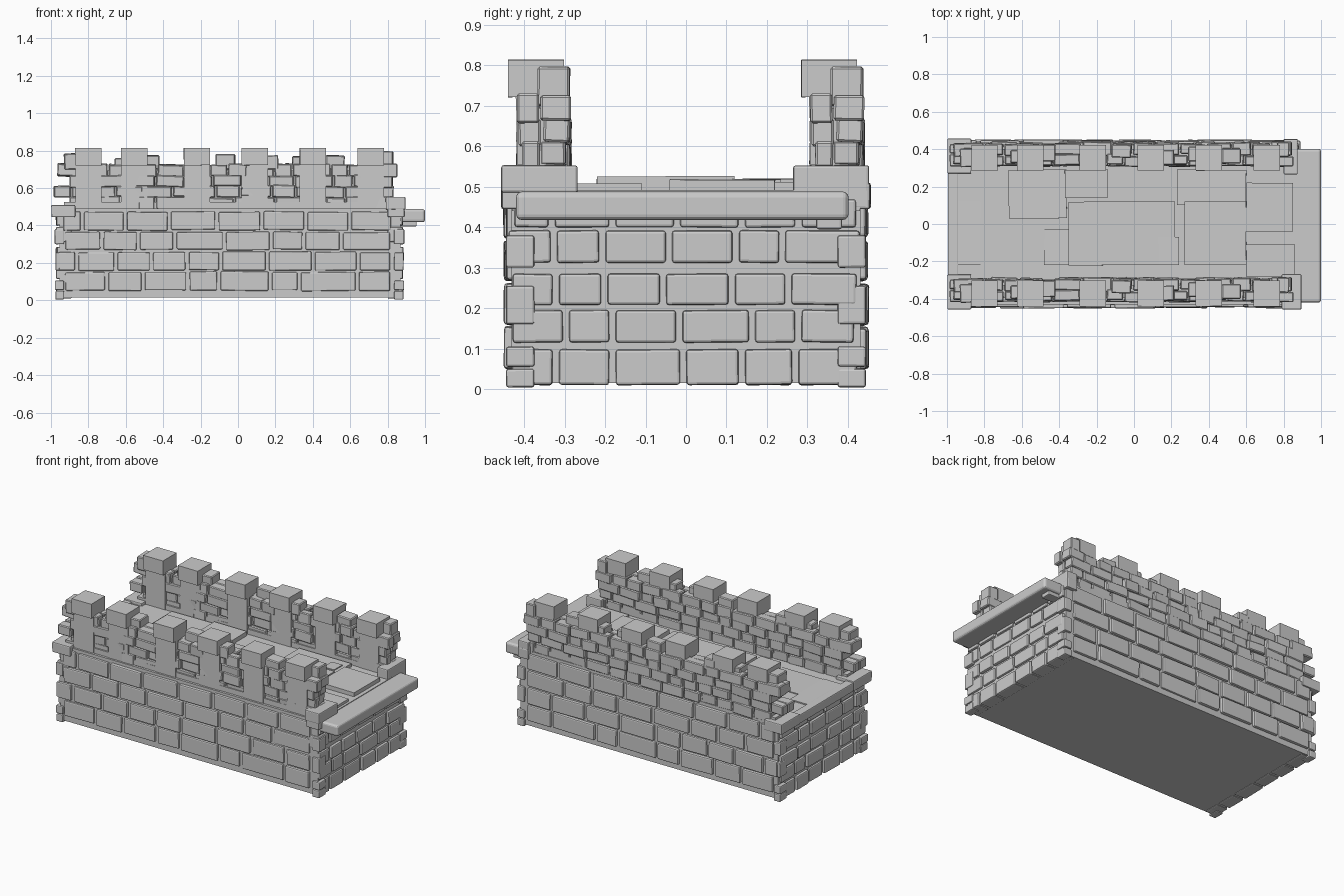
import bpy, bmesh, random
from math import radians
from mathutils import Matrix, Vector, Euler

random.seed(7)


def make_blocks(name, boxes, bevel=0.0, tilt=0.0, segments=2):
    """One object made of boxes (x0, x1, y0, y1, z0, z1), each slightly tilted."""
    bm = bmesh.new()
    for x0, x1, y0, y1, z0, z1 in boxes:
        rot = Euler([radians(random.uniform(-tilt, tilt)) for _ in range(3)]).to_matrix().to_4x4()
        m = (Matrix.Translation(((x0 + x1) / 2, (y0 + y1) / 2, (z0 + z1) / 2)) @ rot
             @ Matrix.Diagonal((x1 - x0, y1 - y0, z1 - z0, 1)))
        bmesh.ops.create_cube(bm, size=1, matrix=m)
    mesh = bpy.data.meshes.new(name)
    bm.to_mesh(mesh)
    bm.free()
    ob = bpy.data.objects.new(name, mesh)
    bpy.context.collection.objects.link(ob)
    if bevel:
        mod = ob.modifiers.new("Bevel", "BEVEL")
        mod.width = bevel
        mod.segments = segments
    return ob


def jit(a):
    return random.uniform(-a, a)


# Solid core and walkway bed
make_blocks("wall_core", [(-0.955, 0.868, -0.432, 0.432, 0.015, 0.47)])
make_blocks("walkway_bed", [(-0.96, 0.875, -0.43, 0.43, 0.44, 0.492)])

# Long-side bricks: brick edges along x, row by row from the bottom
side_rows = [
    (0.052, 0.152, [-0.93, -0.70, -0.505, -0.265, -0.10, 0.175, 0.33, 0.64, 0.825]),
    (0.160, 0.258, [-0.965, -0.86, -0.65, -0.46, -0.27, -0.09, 0.16, 0.405, 0.645, 0.825]),
    (0.270, 0.365, [-0.93, -0.725, -0.53, -0.335, -0.07, 0.18, 0.355, 0.555, 0.825]),
    (0.375, 0.473, [-0.94, -0.83, -0.60, -0.365, -0.11, 0.13, 0.365, 0.60, 0.83]),
]
for name, s in (("front_bricks", -1), ("back_bricks", 1)):
    boxes = []
    for z0, z1, xs in side_rows:
        for a, b in zip(xs, xs[1:]):
            out = 0.447 + jit(0.005)
            y0, y1 = sorted((s * out, s * 0.39))
            boxes.append((a + 0.007, b - 0.012, y0, y1, z0 + jit(0.003), z1 + jit(0.003)))
    make_blocks(name, boxes, 0.007, 0.9)

# End-wall bricks: brick edges along y
end_rows = [
    (0.010, 0.098, [-0.435, -0.32, -0.18, -0.005, 0.14, 0.272, 0.432]),
    (0.115, 0.195, [-0.435, -0.295, -0.18, -0.015, 0.165, 0.28, 0.425]),
    (0.208, 0.285, [-0.435, -0.32, -0.20, -0.055, 0.115, 0.255, 0.432]),
    (0.312, 0.392, [-0.445, -0.325, -0.205, -0.04, 0.125, 0.24, 0.44]),
    (0.400, 0.470, [-0.43, -0.33, -0.18, -0.02, 0.14, 0.28, 0.43]),
]
for name, s in (("right_end_bricks", 1), ("left_end_bricks", -1)):
    boxes = []
    for z0, z1, ys in end_rows:
        for a, b in zip(ys, ys[1:]):
            x0, x1 = ((0.80, 0.882 + jit(0.004)) if s > 0 else (-0.97 + jit(0.004), -0.89))
            boxes.append((x0, x1, a + 0.006, b - 0.010, z0, z1))
    make_blocks(name, boxes, 0.007, 0.9)

# Corner bricks standing slightly proud of both faces, on alternate courses
corner = []
for y in (-0.41, 0.41):
    for z0, z1, w in ((0.004, 0.05, 0.0), (0.055, 0.105, 0.003), (0.16, 0.255, 0.0), (0.30, 0.38, 0.004)):
        corner.append((0.835, 0.885 + w, y - 0.035, y + 0.035, z0, z1))
        corner.append((-0.976 - w, -0.93, y - 0.035, y + 0.035, z0, z1))
make_blocks("corner_bricks", corner, 0.006, 0.8)

# Cap stones on the four corners, projecting slab and opposite ledge
make_blocks("corner_caps", [
    (0.79, 0.895, -0.457, -0.268, 0.485, 0.553), (0.80, 0.875, 0.265, 0.453, 0.485, 0.553),
    (0.80, 0.89, -0.455, -0.30, 0.445, 0.51), (0.80, 0.875, 0.30, 0.455, 0.445, 0.51),
    (-0.998, -0.87, -0.457, -0.27, 0.445, 0.51), (-0.998, -0.87, 0.27, 0.457, 0.445, 0.51)], 0.006, 0.4)
make_blocks("projecting_slab", [(0.80, 1.0, -0.42, 0.402, 0.418, 0.488)], 0.014, 0, 3)
make_blocks("slab_support", [(0.85, 0.955, 0.322, 0.386, 0.395, 0.43)], 0.006)
make_blocks("left_ledge", [(-0.995, -0.94, -0.275, 0.275, 0.445, 0.502)], 0.006)

# Overlapping paving slabs: x0, x1, y0, y1, top
paving = [
    (-0.95, -0.82, -0.22, 0.12, 0.500), (-0.90, -0.48, -0.22, 0.03, 0.497),
    (-0.67, -0.36, 0.03, 0.29, 0.508), (-0.48, -0.34, -0.22, -0.03, 0.504),
    (-0.35, 0.22, -0.22, 0.12, 0.518), (-0.37, -0.14, 0.14, 0.29, 0.520),
    (0.13, 0.24, -0.22, -0.07, 0.522), (0.27, 0.60, -0.22, 0.12, 0.525),
    (0.23, 0.60, 0.10, 0.29, 0.512), (0.50, 0.575, 0.15, 0.235, 0.518),
    (0.60, 0.85, -0.04, 0.22, 0.518), (0.60, 0.86, -0.28, -0.11, 0.508),
]
make_blocks("paving_slabs", [(a, b, c, d, 0.47, t) for a, b, c, d, t in paving], 0, 0.4)

# Parapet, described for the -y side and repeated by shifting it to +y
merlon_x = [-0.80, -0.555, -0.22, 0.09, 0.40, 0.71]
SHIFT = 0.725
merlons, piers, rubble, fill = [], [], [], []
for x in merlon_x:
    merlons.append((x - 0.07, x + 0.07, -0.44, -0.302, 0.722, 0.814))
    piers.append((x - 0.07, x + 0.07, -0.418, -0.315, 0.47, 0.73))
fill.append((-0.90, 0.82, -0.395, -0.325, 0.47, 0.695))
fill.append((-0.93, 0.835, -0.415, -0.30, 0.47, 0.525))

# Courses of uneven stones
courses = [(0.485, 0.552, -0.90, 0.845), (0.550, 0.612, -0.985, 0.84),
           (0.606, 0.668, -0.90, 0.835), (0.660, 0.728, -0.965, 0.86)]
for z0, z1, start, stop in courses:
    for near, far in ((-0.412, -0.355), (-0.355, -0.292)):
        x = start
        while x < stop - 0.04:
            w = min(random.uniform(0.09, 0.17), stop - x)
            rubble.append((x, x + w - 0.008, near + jit(0.008), far + jit(0.008),
                           z0 + jit(0.005), z1 + jit(0.005)))
            x += w
# Loose top stones leaning beside the merlons
for x0, x1, y0, y1, z1 in ((-0.93, -0.86, -0.42, -0.32, 0.785), (-0.50, -0.42, -0.39, -0.30, 0.775),
                           (-0.12, -0.015, -0.37, -0.30, 0.782), (-0.66, -0.61, -0.40, -0.33, 0.76),
                           (0.15, 0.215, -0.41, -0.33, 0.775), (0.29, 0.335, -0.39, -0.31, 0.77),
                           (0.47, 0.57, -0.40, -0.32, 0.775), (0.765, 0.83, -0.367, -0.287, 0.797)):
    rubble.append((x0, x1, y0, y1, 0.70, z1))

for name, boxes, bevel, tilt in (("merlons", merlons, 0, 0.3), ("parapet_piers", piers, 0, 0),
                                 ("parapet_fill", fill, 0, 0), ("parapet_stones", rubble, 0.005, 2.5)):
    front = make_blocks("front_" + name, boxes, bevel, tilt, 1)
    back = front.copy()
    back.name = "back_" + name
    back.location = Vector((0, SHIFT, 0))
    bpy.context.collection.objects.link(back)
